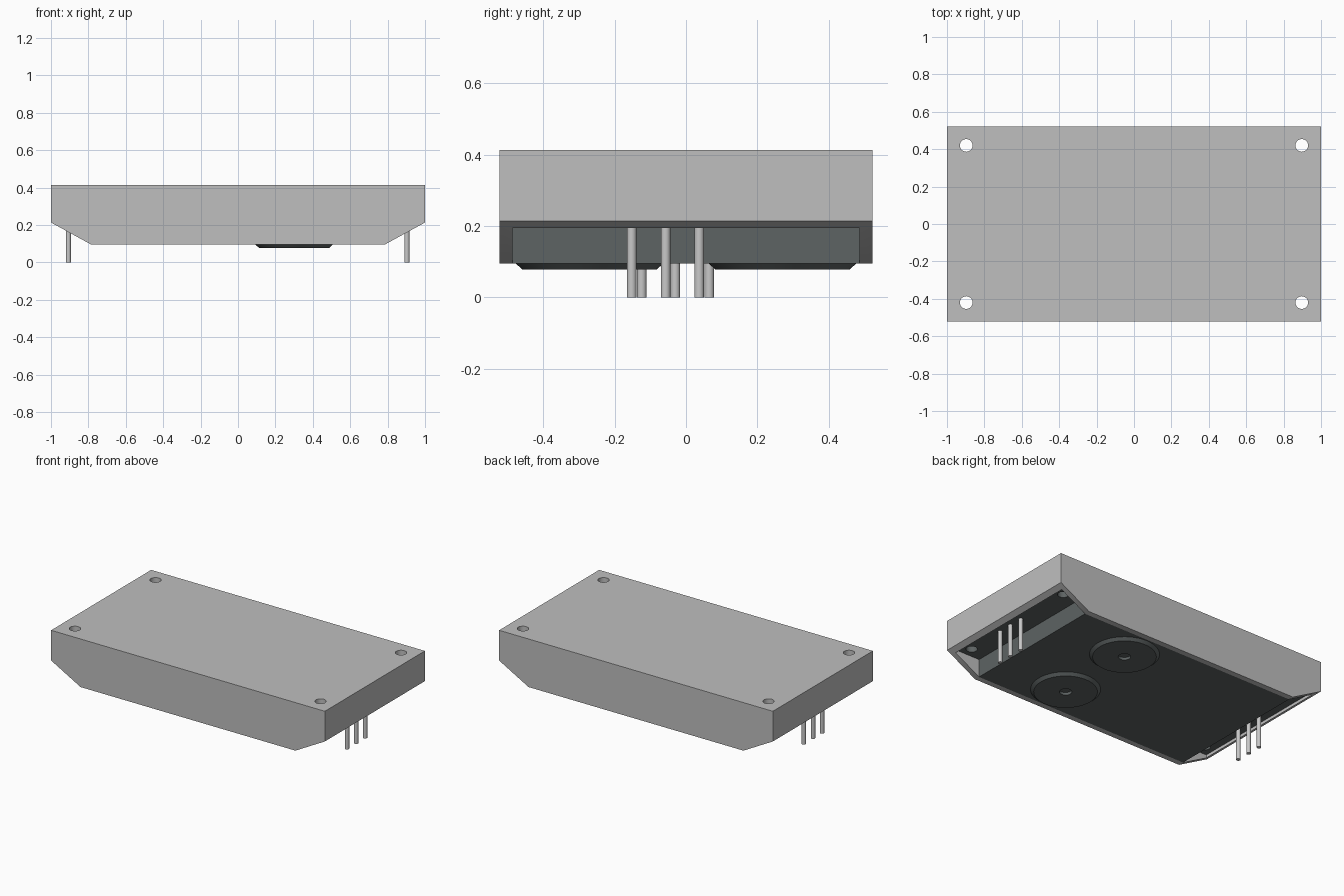
import bpy, bmesh, math

old = bpy.data.objects.get("Cube")
if old:
    bpy.data.objects.remove(old, do_unlink=True)


def material(name, rgb):
    m = bpy.data.materials.new(name)
    m.use_nodes = True
    m.diffuse_color = (*rgb, 1)
    m.node_tree.nodes["Principled BSDF"].inputs["Base Color"].default_value = (*rgb, 1)
    return m


SILVER = material("silver_grey", (0.52, 0.52, 0.52))
DARK = material("dark_grey", (0.11, 0.125, 0.125))
METAL = material("pin_metal", (0.58, 0.58, 0.58))

TOP, STEP, BASE = 0.413, 0.2135, 0.0955   # main heights
HALF_Y, WALL = 0.522, 0.036
FLAT_X = 0.785


def finish(bm, name, mat, smooth=False):
    bmesh.ops.recalc_face_normals(bm, faces=bm.faces)
    me = bpy.data.meshes.new(name)
    bm.to_mesh(me)
    bm.free()
    ob = bpy.data.objects.new(name, me)
    bpy.context.collection.objects.link(ob)
    if mat:
        me.materials.append(mat)
    if smooth:
        shade(ob)
    return ob


def shade(ob):
    bpy.ops.object.select_all(action='DESELECT')
    ob.select_set(True)
    bpy.context.view_layer.objects.active = ob
    bpy.ops.object.shade_smooth_by_angle(angle=math.radians(30))


def prism(name, profile, half_y, mat):
    """Extrude an x-z outline along y."""
    bm = bmesh.new()
    face = bm.faces.new([bm.verts.new((x, -half_y, z)) for x, z in profile])
    ext = bmesh.ops.extrude_face_region(bm, geom=[face])["geom"]
    bmesh.ops.translate(bm, vec=(0, 2 * half_y, 0),
                        verts=[v for v in ext if isinstance(v, bmesh.types.BMVert)])
    return finish(bm, name, mat)


def lathe(name, profile, loc, mat, steps=48):
    """Spin an r-z outline around a vertical axis."""
    bm = bmesh.new()
    vs = [bm.verts.new((r, 0, z)) for r, z in profile]
    edges = [bm.edges.new(p) for p in zip(vs, vs[1:])]
    bmesh.ops.spin(bm, geom=vs + edges, axis=(0, 0, 1), cent=(0, 0, 0),
                   angle=2 * math.pi, steps=steps, use_duplicate=False)
    bmesh.ops.remove_doubles(bm, verts=bm.verts, dist=1e-5)
    ob = finish(bm, name, mat, True)
    ob.location = loc
    return ob


def rod(name, x, y, r, z0, z1, mat):
    return lathe(name, [(0, z0), (r, z0), (r, z1), (0, z1)], (x, y, 0), mat, 24)


def cut(ob, cutter):
    mod = ob.modifiers.new("cut", 'BOOLEAN')
    mod.operation, mod.solver, mod.object = 'DIFFERENCE', 'EXACT', cutter
    bpy.context.view_layer.update()
    with bpy.context.temp_override(object=ob, active_object=ob):
        bpy.ops.object.modifier_apply(modifier=mod.name)


# Housing: chamfered outline, hollowed from below
shell = prism("housing", [(-1, TOP), (1, TOP), (1, STEP), (FLAT_X, BASE),
                          (-FLAT_X, BASE), (-1, STEP)], HALF_Y, SILVER)
in_x, in_y = 1 - WALL, HALF_Y - WALL
cavity = prism("cavity_cutter", [(-in_x, 0), (in_x, 0), (in_x, 0.3), (-in_x, 0.3)], in_y, None)
cut(shell, cavity)
bpy.data.objects.remove(cavity, do_unlink=True)

# Dark filling: stepped so both ends leave a recess for the pins
filling = prism("filling", [(-in_x, 0.3), (in_x, 0.3), (in_x, STEP), (FLAT_X, STEP),
                            (FLAT_X, BASE), (-FLAT_X, BASE), (-FLAT_X, STEP),
                            (-in_x, STEP)], in_y, DARK)

# Mounting holes through all four corners
for sx in (-1, 1):
    for sy in (-1, 1):
        hole = rod("hole_cutter", 0.897 * sx, 0.42 * sy, 0.034, 0.0, 0.6, None)
        cut(shell, hole)
        cut(filling, hole)
        bpy.data.objects.remove(hole, do_unlink=True)
shade(shell)
shade(filling)

# Raised round bosses with a small central recess
for label, y in (("front", -0.27), ("rear", 0.27)):
    lathe(label + "_boss", [(0.207, BASE), (0.188, 0.078), (0.037, 0.078), (0.037, BASE)],
          (0.3, y, 0), DARK)

# Three contact pins at each end
for label, x, ys in (("left", 0.903, (-0.152, -0.057, 0.037)),
                     ("right", -0.907, (-0.124, -0.030, 0.065))):
    for i, y in enumerate(ys):
        rod(f"{label}_pin_{i + 1}", x, y, 0.0135, 0.0, STEP + 0.03, METAL)
